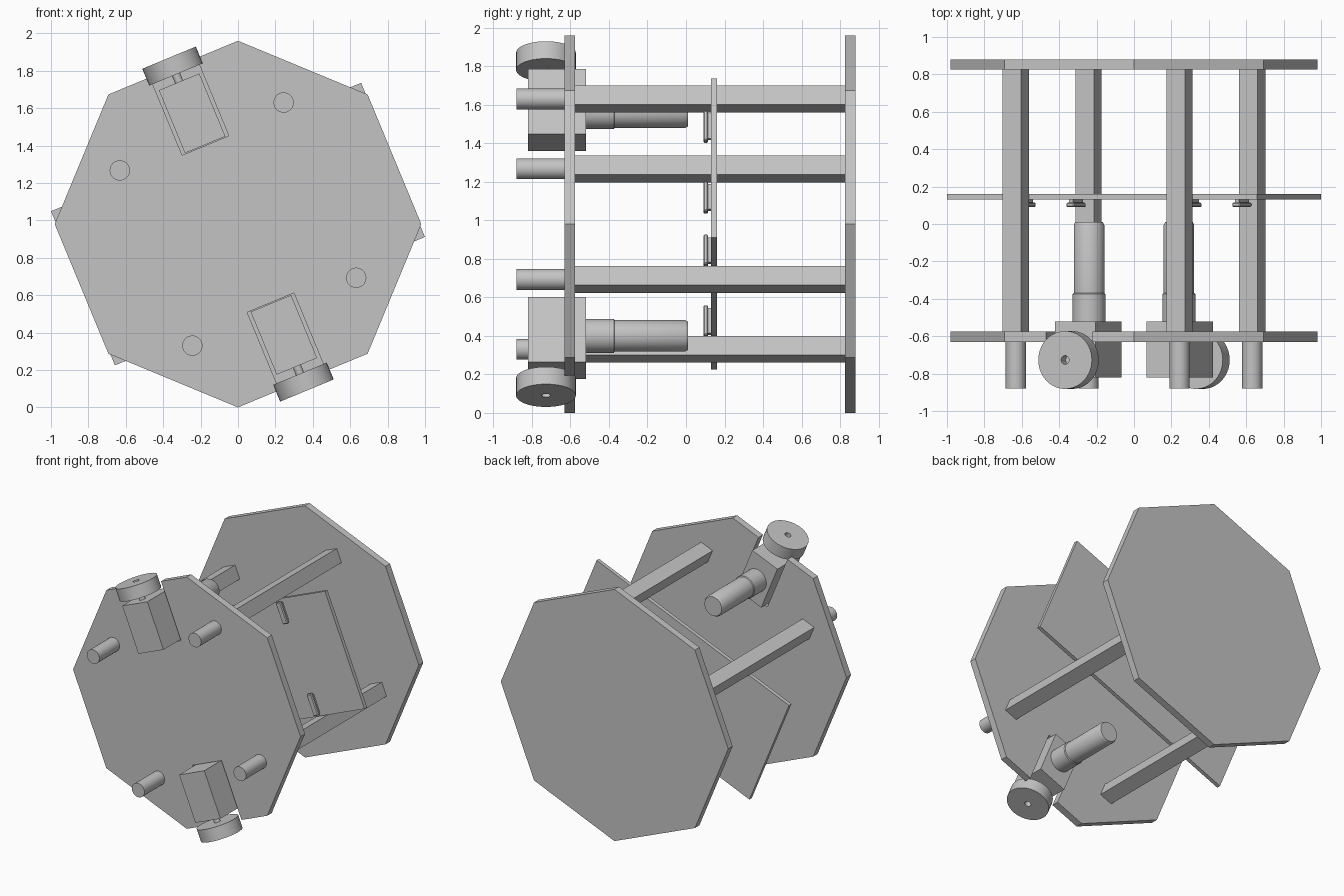
import bpy, bmesh, math
from mathutils import Matrix, Vector

if "Cube" in bpy.data.objects:
    bpy.data.objects.remove(bpy.data.objects["Cube"])

R = 0.98                                   # octagon radius and centre height
APOTHEM = R * math.cos(math.pi / 8)
HALF_EDGE = R * math.sin(math.pi / 8)
# The whole machine is turned an eighth-step about its long axis
FRAME = Matrix.Translation((0, 0, R)) @ Matrix.Rotation(-math.pi / 8, 4, 'Y')

grey = bpy.data.materials.new("plain_grey")
grey.use_nodes = True
colour = (0.55, 0.55, 0.55, 1)
grey.diffuse_color = colour
grey.node_tree.nodes["Principled BSDF"].inputs["Base Color"].default_value = colour


def finish(name, bm, local=Matrix(), smooth=False):
    bmesh.ops.recalc_face_normals(bm, faces=bm.faces)
    mesh = bpy.data.meshes.new(name)
    bm.to_mesh(mesh)
    bm.free()
    mesh.materials.append(grey)
    obj = bpy.data.objects.new(name, mesh)
    bpy.context.collection.objects.link(obj)
    obj.matrix_world = FRAME @ local
    if smooth:
        bpy.ops.object.select_all(action='DESELECT')
        obj.select_set(True)
        bpy.context.view_layer.objects.active = obj
        bpy.ops.object.shade_smooth_by_angle(angle=math.radians(35))
    return obj


def slab(name, outline, y0, y1):
    """Extrude an x-z outline from y0 to y1."""
    bm = bmesh.new()
    face = bm.faces.new([bm.verts.new((x, y0, z)) for x, z in outline])
    ext = bmesh.ops.extrude_face_region(bm, geom=[face])
    bmesh.ops.translate(bm, vec=(0, y1 - y0, 0),
                        verts=[v for v in ext["geom"] if isinstance(v, bmesh.types.BMVert)])
    return finish(name, bm)


def box(name, low, high, local=Matrix(), bevel=0):
    low, high = Vector(low), Vector(high)
    bm = bmesh.new()
    bmesh.ops.create_cube(bm, size=1, matrix=Matrix.Translation((low + high) / 2)
                          @ Matrix.Diagonal((*(high - low), 1)))
    if bevel:
        bmesh.ops.bevel(bm, geom=bm.edges[:], offset=bevel, segments=1, affect='EDGES')
    return finish(name, bm, local)


def lathe(name, profile, local, closed=False):
    """Spin (radius, height) points about the local z axis."""
    bm = bmesh.new()
    verts = [bm.verts.new((r, 0, t)) for r, t in profile]
    edges = [bm.edges.new(pair) for pair in zip(verts, verts[1:])]
    if closed:
        edges.append(bm.edges.new((verts[-1], verts[0])))
    bmesh.ops.spin(bm, geom=verts + edges, cent=(0, 0, 0), axis=(0, 0, 1),
                   angle=math.tau, steps=40, use_merge=True)
    bmesh.ops.remove_doubles(bm, verts=bm.verts, dist=0.0001)
    return finish(name, bm, local, smooth=True)


# Back plate: plain octagon, flat edge outward in the turned frame
octagon = [(R * math.cos(a), R * math.sin(a))
           for a in (math.pi / 8 + k * math.pi / 4 for k in range(8))]
slab("back_plate", octagon, 0.825, 0.88)

# Front plate: octagon with an open slot in two opposite edges
SLOT, FLOOR = 0.135, 0.455
half = [(APOTHEM, -HALF_EDGE), (APOTHEM, HALF_EDGE), (HALF_EDGE, APOTHEM),
        (SLOT, APOTHEM), (SLOT, FLOOR), (-SLOT, FLOOR), (-SLOT, APOTHEM),
        (-HALF_EDGE, APOTHEM)]
slab("front_plate", half + [(-x, -z) for x, z in half], -0.63, -0.575)

# Middle board
box("middle_board", (-0.897, 0.13, -0.446), (0.897, 0.16, 0.446))

# Square posts with round pegs in front, and a small clip by each post
for side, sx in (("left", 1), ("right", -1)):
    for level, sz in (("upper", 1), ("lower", -1)):
        tag = f"{level}_{side}"
        px, pz, s = 0.474 * sx, 0.507 * sz, 0.0535
        box(f"post_{tag}", (px - s, -0.575, pz - s), (px + s, 0.825, pz + s))
        lathe(f"peg_{tag}", [(0, 0), (0.054, 0), (0.054, 0.25), (0, 0.25)],
              Matrix.Translation((px, -0.63, pz)) @ Matrix.Rotation(math.pi / 2, 4, 'X'))
        clip = Matrix.Translation((0.48 * sx, 0, 0.348 * sz))
        box(f"clip_base_{tag}", (-0.012, 0.11, -0.07), (0.012, 0.13, 0.07), clip)
        box(f"clip_body_{tag}", (-0.023, 0.09, -0.083), (0.023, 0.115, 0.083), clip, 0.006)

# Two drive units, half a turn apart
for tag, turn in (("upper", 0), ("lower", math.pi)):
    unit = Matrix.Rotation(turn, 4, 'Y')
    box(f"gearbox_{tag}", (-0.117, -0.82, 0.459), (0.117, -0.52, 0.823), unit)
    lathe(f"motor_{tag}",
          [(0, 0), (0.088, 0), (0.088, 0.145), (0.082, 0.15), (0.082, 0.515),
           (0.074, 0.53), (0, 0.53)],
          unit @ Matrix.Translation((0, -0.52, 0.628)) @ Matrix.Rotation(-math.pi / 2, 4, 'X'))
    hub = unit @ Matrix.Translation((0, -0.727, 0))
    lathe(f"axle_{tag}", [(0, 0.82), (0.023, 0.82), (0.023, 0.9), (0, 0.9)], hub)
    lathe(f"wheel_{tag}", [(0.023, 0.866), (0.155, 0.866), (0.155, 0.963), (0.023, 0.963)],
          hub, closed=True)
